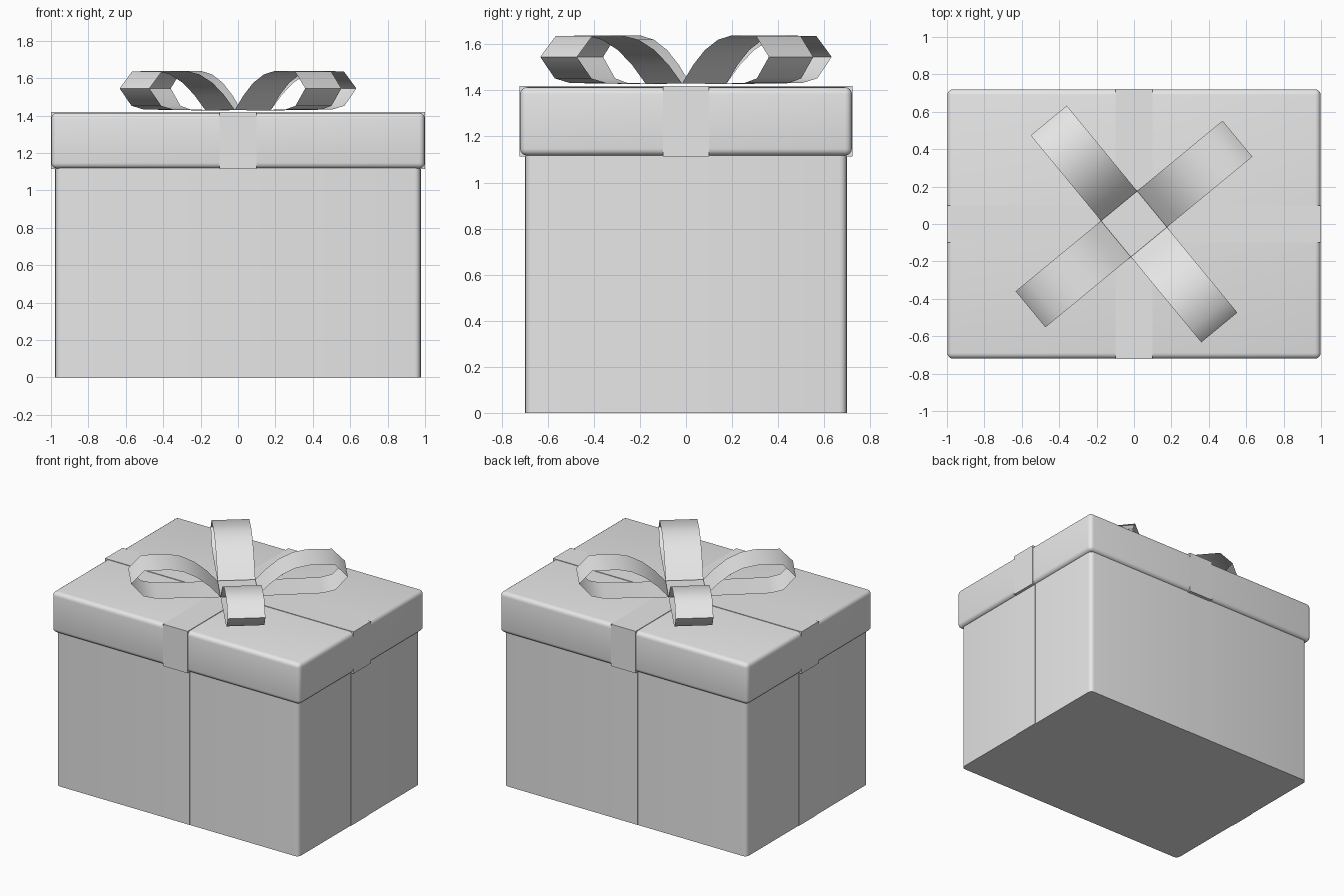
import bpy
import bmesh
from math import cos, sin, radians

if "Cube" in bpy.data.objects:
    bpy.data.objects.remove(bpy.data.objects["Cube"], do_unlink=True)

grey = bpy.data.materials.new("light grey")
grey.use_nodes = True
grey.diffuse_color = (0.8, 0.8, 0.8, 1)
grey.node_tree.nodes["Principled BSDF"].inputs["Base Color"].default_value = (0.8, 0.8, 0.8, 1)


def finish(name, bm):
    mesh = bpy.data.meshes.new(name)
    bm.to_mesh(mesh)
    bm.free()
    mesh.materials.append(grey)
    obj = bpy.data.objects.new(name, mesh)
    bpy.context.collection.objects.link(obj)
    return obj


def smooth(obj, angle):
    bpy.ops.object.select_all(action="DESELECT")
    obj.select_set(True)
    bpy.context.view_layer.objects.active = obj
    bpy.ops.object.shade_smooth_by_angle(angle=radians(angle))


def block(name, half_x, half_y, bottom, top, bevel=0, upright_only=False):
    bm = bmesh.new()
    bmesh.ops.create_cube(bm, size=2)
    for v in bm.verts:
        v.co.x *= half_x
        v.co.y *= half_y
        v.co.z = top if v.co.z > 0 else bottom
    if bevel:
        edges = [e for e in bm.edges
                 if not upright_only or abs(e.verts[0].co.z - e.verts[1].co.z) > 0.01]
        bmesh.ops.bevel(bm, geom=edges, offset=bevel, segments=4,
                        profile=0.5, affect="EDGES")
    obj = finish(name, bm)
    if bevel:
        smooth(obj, 40)
    return obj


# Box and overhanging lid
block("box_body", 0.975, 0.697, 0, 1.15, 0.03, True)
block("lid", 0.998, 0.72, 1.117, 1.414, 0.03)

# Flat ribbon bands wrapped around the box and lid
block("box_band_sideways", 0.979, 0.1, 0, 1.13)
block("box_band_lengthways", 0.1, 0.698, 0, 1.13)
block("lid_band_sideways", 1.0, 0.1, 1.113, 1.418)
block("lid_band_lengthways", 0.1, 0.722, 1.113, 1.418)

# Bow loops: side profile as (distance from centre, height)
PROFILE = [(0.125, 1.43), (0.2, 1.51), (0.28, 1.575), (0.37, 1.62),
           (0.46, 1.638), (0.63, 1.636), (0.717, 1.545), (0.635, 1.452),
           (0.55, 1.432), (0.125, 1.427)]


def bow_loop(name, angle):
    c, s = cos(radians(angle)), sin(radians(angle))
    bm = bmesh.new()
    rows = [[bm.verts.new((d * c - w * s, d * s + w * c, z)) for w in (-0.125, 0.125)]
            for d, z in PROFILE]
    for a, b in zip(rows, rows[1:]):
        bm.faces.new((a[0], b[0], b[1], a[1]))
    smooth(finish(name, bm), 70)


for i, name in enumerate(("back_left", "back_right", "front_right", "front_left")):
    bow_loop("bow_loop_" + name, 39.5 + 90 * i)
